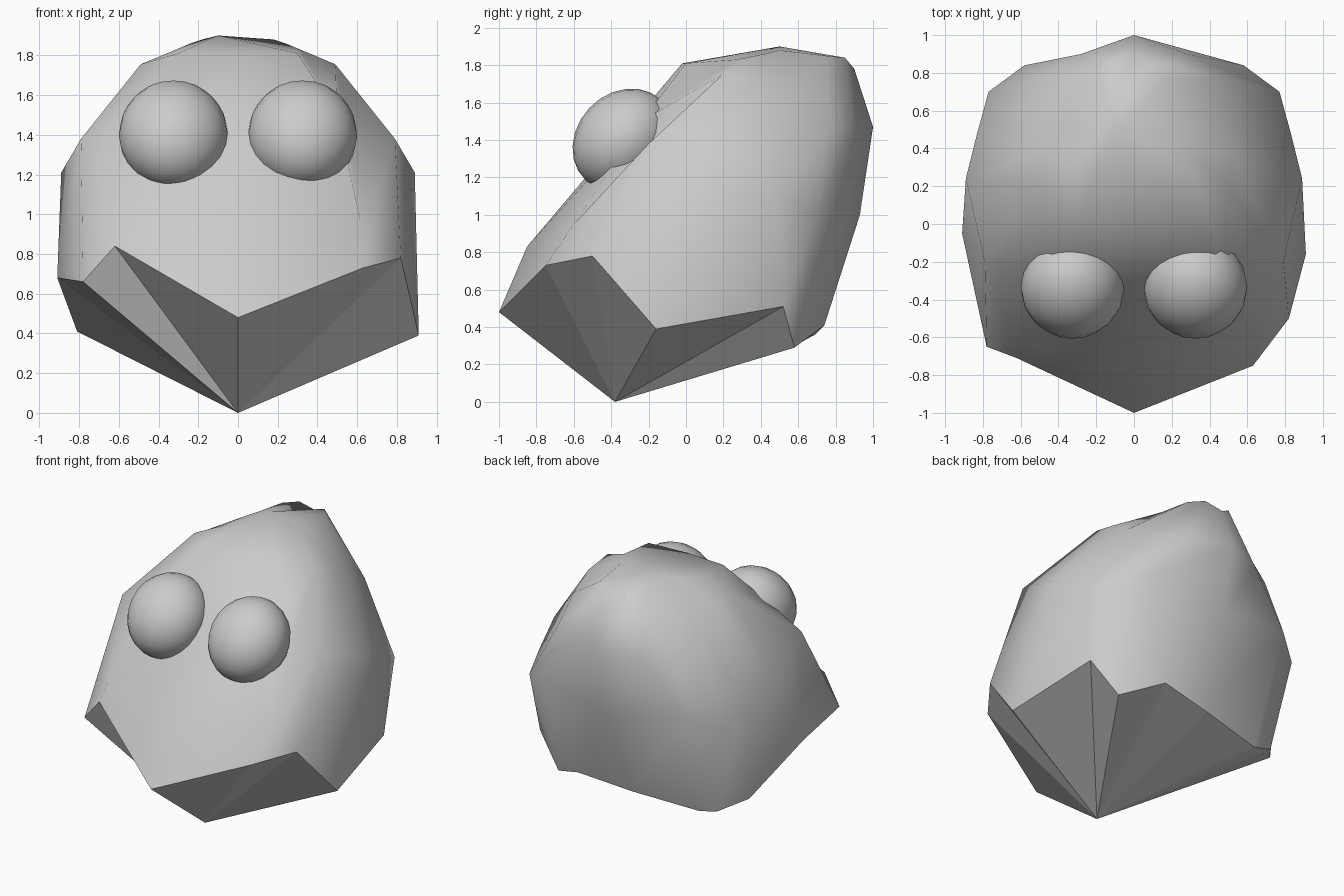
import bpy, bmesh
from math import radians

if "Cube" in bpy.data.objects:
    bpy.data.objects.remove(bpy.data.objects["Cube"])

# Lower rim of the shell, running from the front point round the right, back and left
rim = [(0, -1, .48), (.63, -.75, .73), (.82, -.5, .78), (.91, -.16, .39),
       (.81, .52, .51), (.62, .58, .29), (.35, .74, .41), (-.05, .69, .36),
       (-.53, .6, .31), (-.67, .6, .345), (-.81, .43, .41), (-.91, -.05, .68),
       (-.78, -.65, .66), (-.62, -.71, .84)]

# Half rings of the shell (front centre, right side, back centre)
mid = [(0, -.85, .83), (.62, -.6, .95), (.79, -.2, 1.38), (.89, .24, 1.21),
       (.825, .5, 1.1), (.77, .7, 1.0), (.58, .84, 1.1), (0, .93, 1.0)]
upper = [(0, -.3, 1.48), (.5, -.24, 1.5), (.49, .2, 1.755), (.52, .38, 1.7),
         (.52, .55, 1.6), (.48, .77, 1.47), (.28, .9, 1.47), (0, 1, 1.47)]
top = [(0, -.02, 1.81), (.3, 0, 1.81), (.31, .27, 1.83), (.24, .42, 1.86),
       (.18, .5, 1.88), (.17, .75, 1.85), (.1, .85, 1.84), (0, .9, 1.78)]


def full_ring(half):
    return half + [(-x, y, z) for x, y, z in half[-2:0:-1]]


def mesh_object(name, bm):
    bmesh.ops.recalc_face_normals(bm, faces=bm.faces)
    mesh = bpy.data.meshes.new(name)
    bm.to_mesh(mesh)
    bm.free()
    obj = bpy.data.objects.new(name, mesh)
    bpy.context.collection.objects.link(obj)
    return obj


# Body: lofted smooth shell with a faceted underside drawn to a point
bm = bmesh.new()
rings = [[bm.verts.new(p) for p in r]
         for r in [rim] + [full_ring(h) for h in (mid, upper, top)]]
n = len(rim)
for lo, hi in zip(rings, rings[1:]):
    for i in range(n):
        j = (i + 1) % n
        bm.faces.new((lo[i], lo[j], hi[j], hi[i])).smooth = True
crown = bm.verts.new((-.1, .5, 1.9))
foot = bm.verts.new((0, -.38, 0))
for i in range(n):
    a, b = rings[0][i], rings[0][(i + 1) % n]
    bm.faces.new((rings[-1][i], rings[-1][(i + 1) % n], crown)).smooth = True
    bm.faces.new((b, a, foot)).smooth = False
    bm.edges.get((a, b)).smooth = False
mesh_object("body", bm)

# Eyes: bulging ellipsoids, tilted and sunk into the sloping face
for side, name in ((-1, "left_eye"), (1, "right_eye")):
    bpy.ops.mesh.primitive_uv_sphere_add(segments=20, ring_count=12, radius=1,
                                         location=(side * .325, -.335, 1.4),
                                         rotation=(radians(-43), 0, 0))
    eye = bpy.context.object
    eye.name = name
    eye.scale = (.275, .25, .295)
    bpy.ops.object.shade_smooth()
